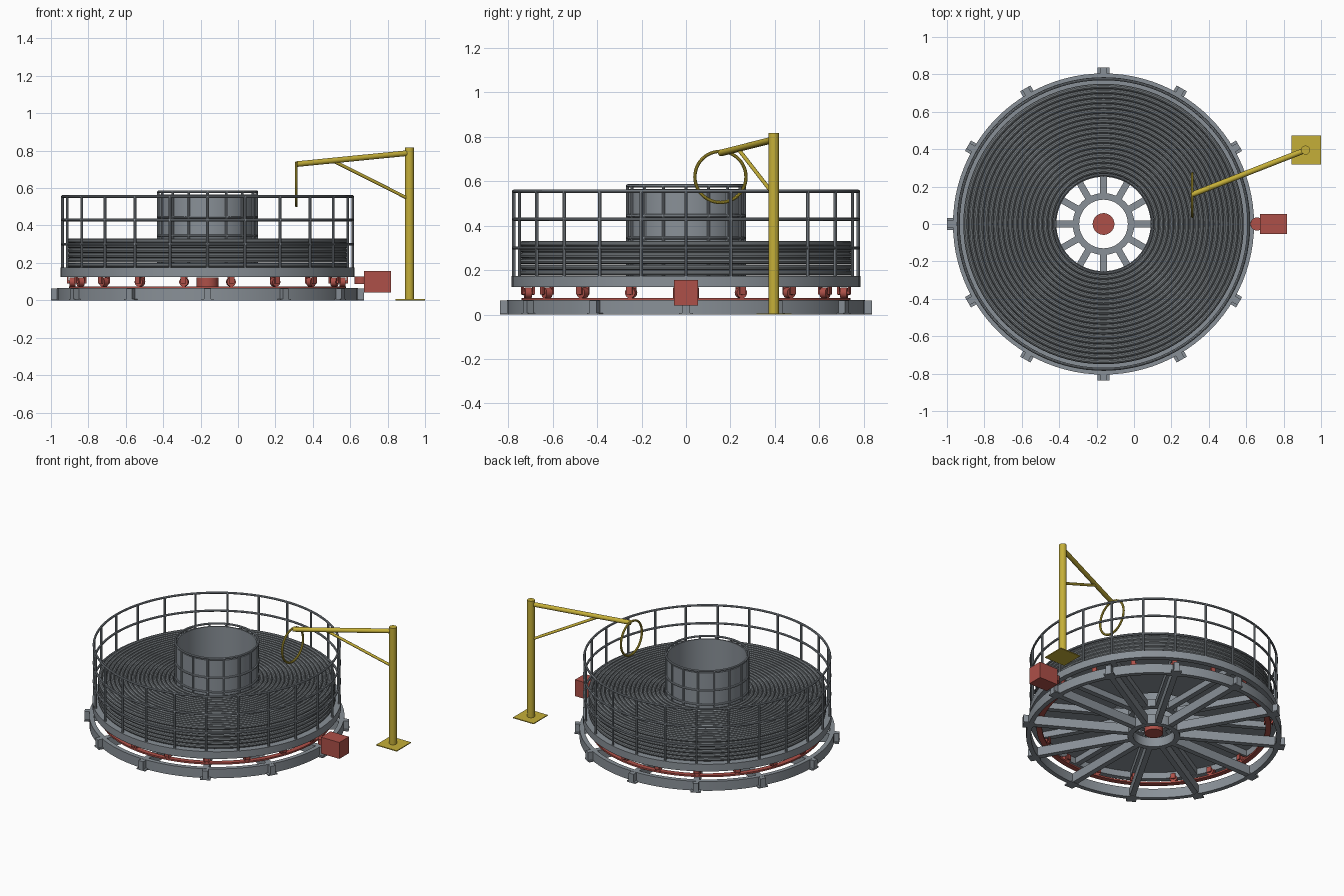
import bpy, bmesh
from math import sin, cos, pi, tau, radians
from mathutils import Vector, Matrix

if "Cube" in bpy.data.objects:
    bpy.data.objects.remove(bpy.data.objects["Cube"])

CX = -0.163  # turntable axis


def material(name, rgb):
    m = bpy.data.materials.new(name)
    m.use_nodes = True
    m.diffuse_color = (*rgb, 1)
    m.node_tree.nodes["Principled BSDF"].inputs["Base Color"].default_value = (*rgb, 1)
    return m


STEEL = material("steel grey", (0.25, 0.28, 0.31))
CABLE = material("cable grey", (0.19, 0.21, 0.225))
RED = material("machine red", (0.42, 0.08, 0.065))
YELLOW = material("crane yellow", (0.56, 0.43, 0.04))


def finish(bm, name, mat, smooth=True):
    bmesh.ops.recalc_face_normals(bm, faces=bm.faces)
    me = bpy.data.meshes.new(name)
    bm.to_mesh(me)
    bm.free()
    me.materials.append(mat)
    ob = bpy.data.objects.new(name, me)
    bpy.context.collection.objects.link(ob)
    if smooth:
        bpy.ops.object.select_all(action="DESELECT")
        ob.select_set(True)
        bpy.context.view_layer.objects.active = ob
        bpy.ops.object.shade_smooth_by_angle(angle=radians(35))
    return ob


def add_lathe(bm, profile, n=96, matrix=Matrix()):
    """Sweep a closed (radius, height) profile around z."""
    rows = [[bm.verts.new(matrix @ Vector((r * cos(tau * i / n), r * sin(tau * i / n), z)))
             for r, z in profile] for i in range(n)]
    k = len(profile)
    for i in range(n):
        a, b = rows[i], rows[(i + 1) % n]
        for j in range(k):
            bm.faces.new((a[j], b[j], b[(j + 1) % k], a[(j + 1) % k]))


def add_band(bm, r0, r1, z0, z1, n=96):
    add_lathe(bm, [(r0, z0), (r1, z0), (r1, z1), (r0, z1)], n, Matrix.Translation((CX, 0, 0)))


def add_torus(bm, major, minor, z=0, n=96, sides=8, matrix=None):
    prof = [(major + minor * cos(tau * j / sides), z + minor * sin(tau * j / sides))
            for j in range(sides)]
    add_lathe(bm, prof, n, matrix or Matrix.Translation((CX, 0, 0)))


def add_box(bm, lo, hi, matrix=Matrix()):
    lo, hi = Vector(lo), Vector(hi)
    size = Matrix.Diagonal((*(hi - lo), 1))
    bmesh.ops.create_cube(bm, size=1, matrix=matrix @ Matrix.Translation((lo + hi) / 2) @ size)


def add_rod(bm, a, b, r, n=12):
    a, b = Vector(a), Vector(b)
    d = b - a
    mat = Matrix.Translation((a + b) / 2) @ d.to_track_quat("Z", "Y").to_matrix().to_4x4()
    bmesh.ops.create_cone(bm, cap_ends=True, segments=n, radius1=r, radius2=r,
                          depth=d.length, matrix=mat)


def around(count):
    """Frames about the turntable axis, local x pointing outwards."""
    for i in range(count):
        yield Matrix.Translation((CX, 0, 0)) @ Matrix.Rotation(tau * i / count, 4, "Z")


# Fixed base: rim, hub and spokes with foot plates
bm = bmesh.new()
add_band(bm, 0.775, 0.805, 0, 0.065)
add_band(bm, 0.13, 0.165, 0, 0.065, 48)
finish(bm, "base_rings", STEEL)
bm = bmesh.new()
for m in around(12):
    add_box(bm, (0.15, -0.018, 0.002), (0.837, 0.018, 0.064), m)
    add_box(bm, (0.77, -0.032, 0), (0.837, 0.032, 0.008), m)
finish(bm, "base_spokes", STEEL, False)

# Track, rollers and centre bearing
bm = bmesh.new()
add_band(bm, 0.705, 0.74, 0.064, 0.075)
finish(bm, "roller_track", RED)
bm = bmesh.new()
for m in around(18):
    add_rod(bm, m @ Vector((0.707, 0, 0.098)), m @ Vector((0.738, 0, 0.098)), 0.024, 20)
    add_rod(bm, m @ Vector((0.695, 0, 0.098)), m @ Vector((0.75, 0, 0.098)), 0.009)
    for x in (0.694, 0.743):
        add_box(bm, (x, -0.015, 0.09), (x + 0.008, 0.015, 0.126), m)
finish(bm, "rollers", RED)
bm = bmesh.new()
add_rod(bm, (CX, 0, 0.02), (CX, 0, 0.122), 0.058, 40)
finish(bm, "centre_bearing", RED)

# Rotating deck
bm = bmesh.new()
add_band(bm, 0.75, 0.785, 0.125, 0.175)
add_band(bm, 0.13, 0.165, 0.125, 0.175, 48)
add_band(bm, 0.255, 0.765, 0.168, 0.174)
finish(bm, "deck_rings", STEEL)
bm = bmesh.new()
for m in around(12):
    add_box(bm, (0.15, -0.018, 0.126), (0.765, 0.018, 0.172), m)
finish(bm, "deck_spokes", STEEL, False)

# Centre drum and its rails
bm = bmesh.new()
add_band(bm, 0.252, 0.26, 0.172, 0.565, 64)
finish(bm, "drum_wall", STEEL)


def railing(name, radius, posts, top, rails, thick):
    bm = bmesh.new()
    for z in rails:
        add_torus(bm, radius, thick, z)
    for m in around(posts):
        add_rod(bm, m @ Vector((radius, 0, 0.17)), m @ Vector((radius, 0, top)), thick, 8)
    finish(bm, name, STEEL)


railing("drum_rails", 0.263, 16, 0.58, (0.345, 0.445, 0.58), 0.007)
railing("outer_railing", 0.776, 24, 0.555, (0.3, 0.43, 0.555), 0.0075)

# Coiled cable: only the turns on the outside of the stack
bm = bmesh.new()
turns, layers, pitch = 18, 6, 0.026
for t in range(turns):
    for k in range(layers):
        if k == layers - 1 or t in (0, turns - 1):
            add_torus(bm, 0.284 + t * 0.0266, 0.0134, 0.188 + k * pitch, 96, 10)
finish(bm, "cable_coil", CABLE)

# Drive motor with pinion
bm = bmesh.new()
add_box(bm, (0.675, -0.053, 0.042), (0.818, 0.053, 0.156))
finish(bm, "drive_motor", RED, False)
bm = bmesh.new()
add_rod(bm, (0.658, 0, 0.088), (0.658, 0, 0.126), 0.035, 32)
finish(bm, "drive_pinion", RED)

# Guide crane: foot, mast, arm, brace and hoop
MAST = Vector((0.917, 0.395, 0))
TIP = Vector((0.312, 0.158, 0.728))
shoulder = MAST + Vector((0, 0, 0.788))
bm = bmesh.new()
add_box(bm, (0.842, 0.318, 0), (1.0, 0.474, 0.006))
finish(bm, "crane_foot", YELLOW, False)
bm = bmesh.new()
add_rod(bm, MAST, MAST + Vector((0, 0, 0.817)), 0.024, 32)
finish(bm, "crane_mast", YELLOW)
bm = bmesh.new()
add_rod(bm, shoulder, TIP, 0.015, 20)
add_rod(bm, MAST + Vector((0, 0, 0.54)), shoulder.lerp(TIP, 0.68), 0.009)
finish(bm, "crane_arm", YELLOW)
bm = bmesh.new()
hoop = Matrix.Translation((0.312, 0.155, 0.62)) @ Matrix.Rotation(pi / 2, 4, "Y")
add_torus(bm, 0.115, 0.0075, 0, 48, 10, hoop)
finish(bm, "guide_hoop", YELLOW)
